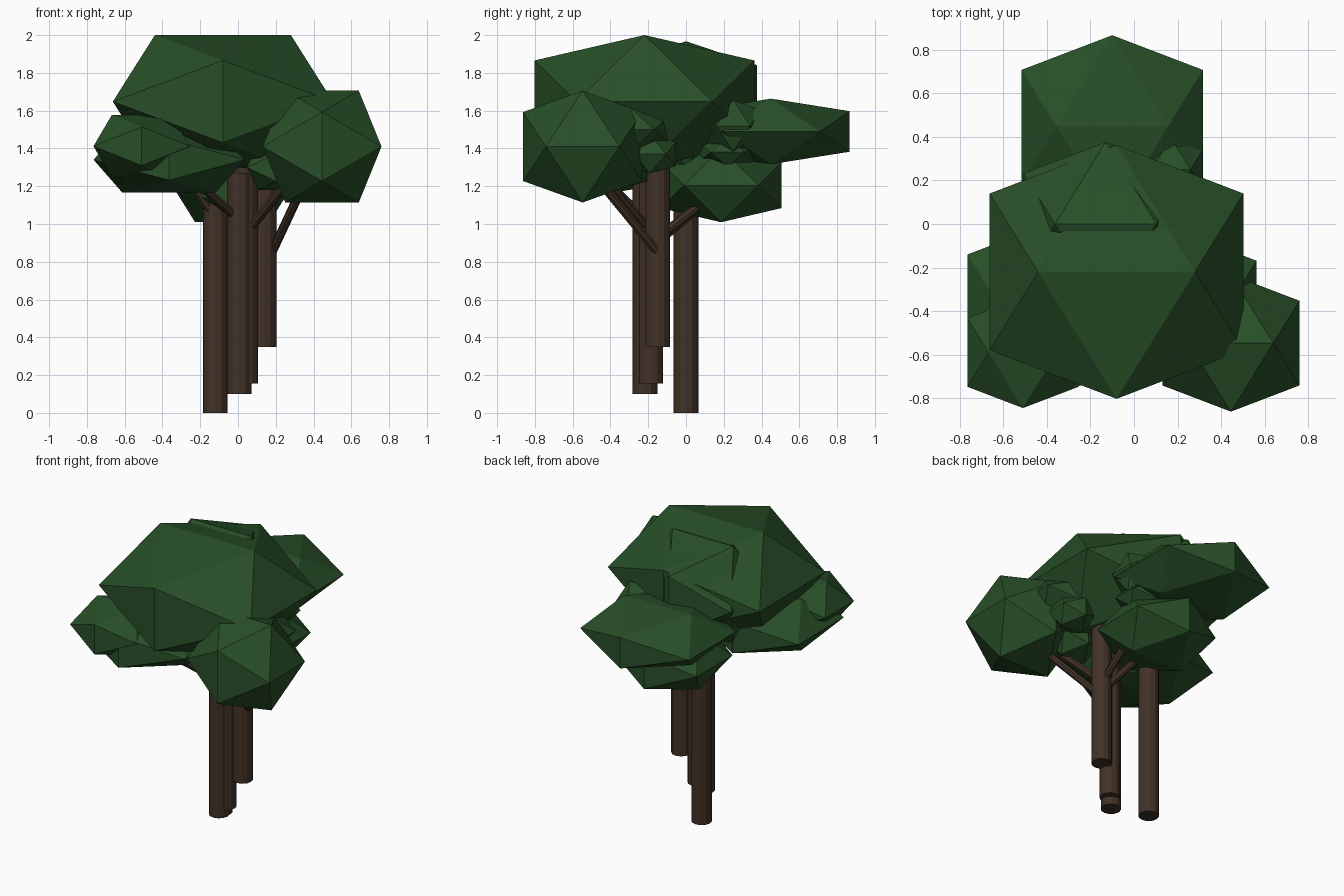
import bpy, bmesh
from mathutils import Vector

if "Cube" in bpy.data.objects:
    bpy.data.objects.remove(bpy.data.objects["Cube"])


def material(name, rgb):
    m = bpy.data.materials.new(name)
    m.diffuse_color = (*rgb, 1)
    m.use_nodes = True
    m.node_tree.nodes["Principled BSDF"].inputs["Base Color"].default_value = m.diffuse_color
    return m


leaf = material("dark leaf green", (0.021, 0.078, 0.021))
bark = material("dark bark brown", (0.053, 0.031, 0.020))


def add_object(name, bm, mat):
    mesh = bpy.data.meshes.new(name)
    bm.to_mesh(mesh)
    bm.free()
    mesh.materials.append(mat)
    ob = bpy.data.objects.new(name, mesh)
    bpy.context.collection.objects.link(ob)
    return ob


def foliage(name, centre, rx, rz):
    """Squashed icosahedron with one edge on top, running along x."""
    bm = bmesh.new()
    a, b = 0.5257, 0.8507
    for s in (-1, 1):
        for t in (-1, 1):
            for p in ((s * a, 0, t * b), (0, s * b, t * a), (s * b, t * a, 0)):
                bm.verts.new((centre[0] + p[0] * rx, centre[1] + p[1] * rx,
                              centre[2] + p[2] * rz))
    bmesh.ops.convex_hull(bm, input=bm.verts)
    bmesh.ops.recalc_face_normals(bm, faces=bm.faces)
    add_object(name, bm, leaf)


def rod(name, start, end, radius, sides):
    """Cylinder between two points."""
    start, end = Vector(start), Vector(end)
    axis = end - start
    bm = bmesh.new()
    bmesh.ops.create_cone(bm, cap_ends=True, segments=sides, radius1=radius,
                          radius2=radius, depth=axis.length)
    bm.transform(axis.to_track_quat('Z', 'Y').to_matrix().to_4x4())
    bmesh.ops.translate(bm, vec=(start + end) / 2, verts=bm.verts)
    add_object(name, bm, bark)


# Main leaf masses: centre, horizontal radius, vertical radius
for name, c, rx, rz in [
    ("crown_foliage", (-0.08, -0.22, 1.648), 0.685, 0.414),
    ("inner_crown_foliage", (-0.13, 0.0, 1.635), 0.443, 0.391),
    ("back_foliage", (-0.10, 0.45, 1.49), 0.49, 0.204),
    ("right_foliage", (0.445, -0.547, 1.41), 0.37, 0.348),
    ("left_foliage", (-0.51, -0.59, 1.412), 0.30, 0.195),
    ("lower_left_foliage", (-0.365, -0.387, 1.34), 0.47, 0.205),
    ("low_back_foliage", (-0.03, 0.186, 1.205), 0.375, 0.23),
    # Small filler tufts
    ("right_tuft", (0.35, -0.30, 1.50), 0.25, 0.14),
    ("right_low_tuft", (0.35, -0.19, 1.37), 0.16, 0.12),
    ("back_tuft", (0.17, 0.25, 1.52), 0.17, 0.16),
    ("back_low_tuft", (0.12, 0.22, 1.38), 0.17, 0.09),
    ("front_tuft", (0.20, -0.36, 1.30), 0.18, 0.14),
    ("left_tuft", (-0.30, -0.48, 1.47), 0.15, 0.10),
]:
    foliage(name, c, rx, rz)

# Trunks with staggered feet
for i, (x, y, z0, z1) in enumerate([(-0.12, 0.0, 0.0, 1.2), (0.007, -0.217, 0.10, 1.27),
                                    (0.042, -0.187, 0.155, 1.3), (0.14, -0.15, 0.35, 1.4)]):
    rod(f"trunk_{i + 1}", (x, y, z0), (x, y, z1), 0.065, 12)

# Branches reaching into the leaves
for i, (p, q) in enumerate([
    ((0.18, -0.15, 0.85), (0.39, -0.52, 1.30)),
    ((0.05, -0.19, 0.96), (0.27, -0.42, 1.23)),
    ((0.0, -0.22, 1.03), (-0.22, -0.42, 1.22)),
    ((0.10, -0.12, 0.93), (-0.01, 0.08, 1.10)),
    ((0.14, -0.12, 0.95), (0.14, 0.06, 1.09)),
    ((-0.12, -0.02, 1.03), (-0.23, -0.06, 1.20)),
]):
    rod(f"branch_{i + 1}", p, q, 0.024, 8)
